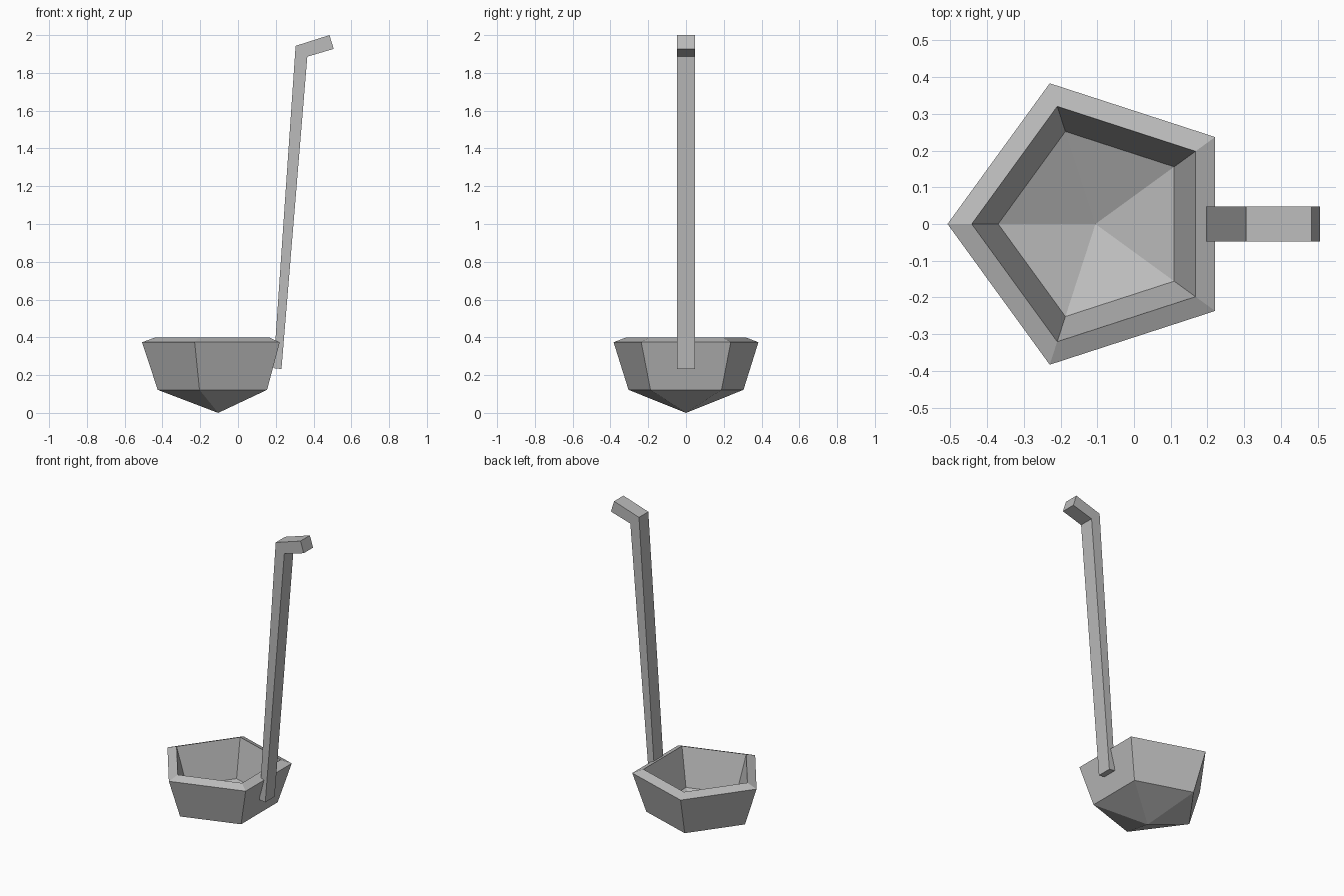
import bpy, bmesh, math

cube = bpy.data.objects.get("Cube")
if cube:
    bpy.data.objects.remove(cube, do_unlink=True)

metal = bpy.data.materials.new("grey metal")
metal.use_nodes = True
GREY = (0.5, 0.5, 0.5, 1)
metal.diffuse_color = GREY
metal.node_tree.nodes["Principled BSDF"].inputs["Base Color"].default_value = GREY

SIDES = 5
BOWL_X = -0.105
HANDLE_HALF_WIDTH = 0.048


def finish(name, bm):
    bmesh.ops.recalc_face_normals(bm, faces=bm.faces)
    mesh = bpy.data.meshes.new(name)
    bm.to_mesh(mesh)
    bm.free()
    mesh.materials.append(metal)
    obj = bpy.data.objects.new(name, mesh)
    bpy.context.collection.objects.link(obj)
    return obj


def ring(bm, radius, z):
    """Pentagon with one corner pointing away from the handle."""
    angles = [math.pi + 2 * math.pi * i / SIDES for i in range(SIDES)]
    return [bm.verts.new((BOWL_X + radius * math.cos(a), radius * math.sin(a), z))
            for a in angles]


# Bowl: outer wall, sloping rim, inner wall, closed by a point inside and out
bm = bmesh.new()
profile = [(0.32, 0.122), (0.403, 0.374), (0.337, 0.398), (0.265, 0.16)]
rings = [ring(bm, r, z) for r, z in profile]
outer_tip = bm.verts.new((BOWL_X, 0, 0))
inner_tip = bm.verts.new((BOWL_X, 0, 0.06))
for i in range(SIDES):
    j = (i + 1) % SIDES
    for a, b in zip(rings, rings[1:]):
        bm.faces.new((a[i], a[j], b[j], b[i]))
    bm.faces.new((outer_tip, rings[0][j], rings[0][i]))
    bm.faces.new((inner_tip, rings[-1][i], rings[-1][j]))
finish("bowl", bm)

# Handle: bent strip swept across its width, listed as left/right edge pairs
bm = bmesh.new()
pairs = [((0.188, 0.237), (0.23, 0.232)),
         ((0.305, 1.943), (0.367, 1.886)),
         ((0.484, 2.0), (0.507, 1.927))]
sections = []
for (x1, z1), (x2, z2) in pairs:
    w = HANDLE_HALF_WIDTH
    corners = [(x1, -w, z1), (x2, -w, z2), (x2, w, z2), (x1, w, z1)]
    sections.append([bm.verts.new(c) for c in corners])
for a, b in zip(sections, sections[1:]):
    for i in range(4):
        j = (i + 1) % 4
        bm.faces.new((a[i], a[j], b[j], b[i]))
bm.faces.new(sections[0])
bm.faces.new(sections[-1])
finish("handle", bm)
